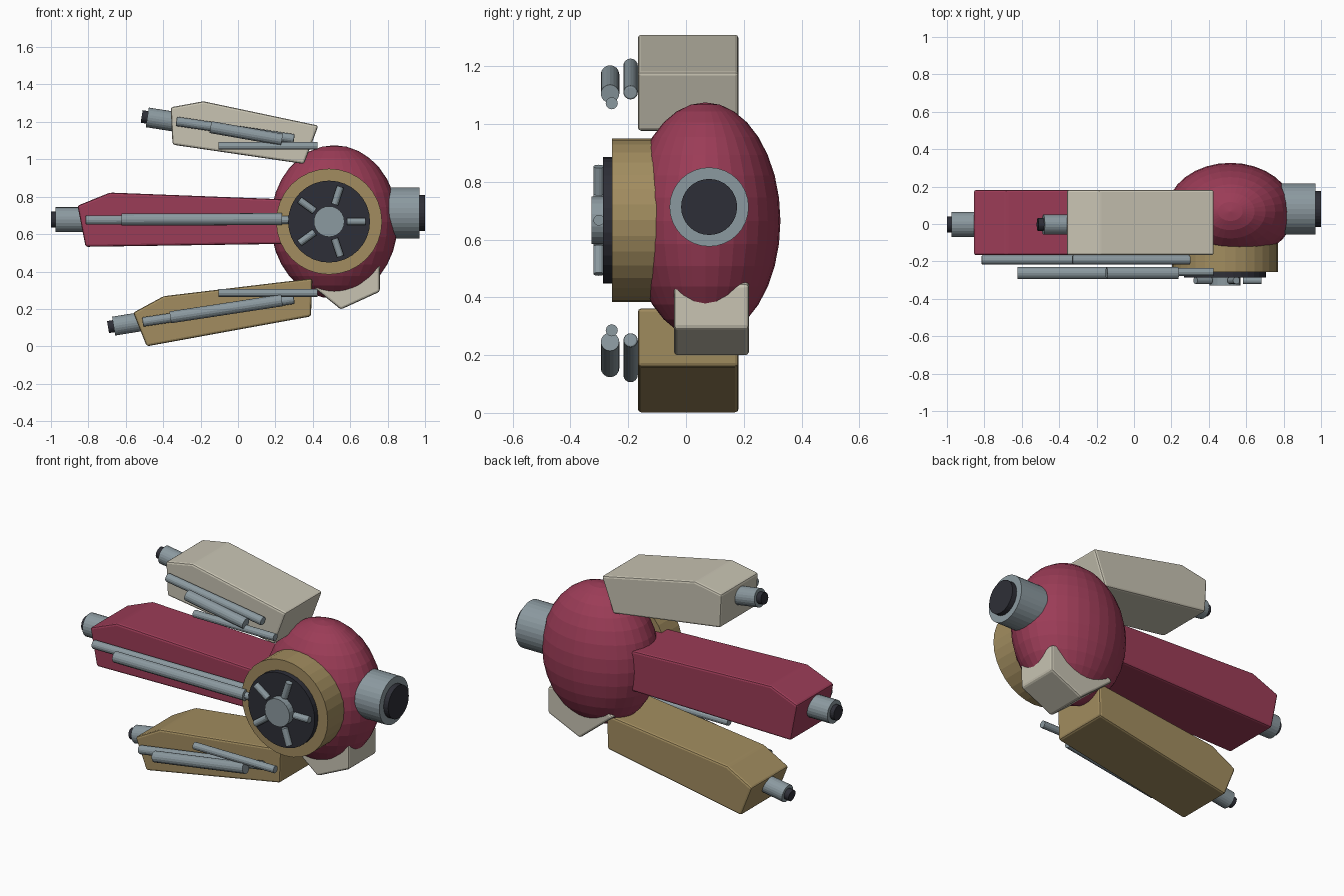
import bpy, bmesh, math
from mathutils import Vector

if "Cube" in bpy.data.objects:
    bpy.data.objects.remove(bpy.data.objects["Cube"])


def material(name, rgb):
    m = bpy.data.materials.new(name)
    m.diffuse_color = (*rgb, 1)
    m.use_nodes = True
    m.node_tree.nodes["Principled BSDF"].inputs["Base Color"].default_value = m.diffuse_color
    return m


RED = material("crimson", (0.33, 0.045, 0.095))
CREAM = material("cream", (0.58, 0.55, 0.45))
GOLD = material("dull_gold", (0.36, 0.265, 0.115))
STEEL = material("steel", (0.26, 0.32, 0.35))
DARK = material("charcoal", (0.027, 0.028, 0.038))


def finish(name, bm, mat, bevel=0.0, smooth=None):
    bmesh.ops.recalc_face_normals(bm, faces=bm.faces)
    me = bpy.data.meshes.new(name)
    bm.to_mesh(me)
    bm.free()
    me.materials.append(mat)
    ob = bpy.data.objects.new(name, me)
    bpy.context.collection.objects.link(ob)
    if bevel:
        mod = ob.modifiers.new("soft_edges", 'BEVEL')
        mod.width = bevel
        mod.segments = 2
        mod.limit_method = 'ANGLE'
        mod.angle_limit = math.radians(12)
    return ob


def tube(name, a, b, r, mat, sides=24, bevel=0.0):
    """Cylinder between two points."""
    a, b = Vector(a), Vector(b)
    bm = bmesh.new()
    bmesh.ops.create_cone(bm, cap_ends=True, segments=sides, radius1=r,
                          radius2=r, depth=(b - a).length)
    bmesh.ops.rotate(bm, verts=bm.verts, cent=(0, 0, 0),
                     matrix=Vector((0, 0, 1)).rotation_difference(b - a).to_matrix())
    bmesh.ops.translate(bm, verts=bm.verts, vec=(a + b) / 2)
    ob = finish(name, bm, mat)
    if bevel:
        mod = ob.modifiers.new("soft_rim", 'BEVEL')
        mod.width = bevel
        mod.segments = 2
        mod.limit_method = 'ANGLE'
        mod.angle_limit = math.radians(40)
    return ob


def slab(name, profile, y0, y1, mat, bevel=0.012):
    """XZ outline extruded along y."""
    bm = bmesh.new()
    f = bm.faces.new([bm.verts.new((x, y0, z)) for x, z in profile])
    ext = bmesh.ops.extrude_face_region(bm, geom=[f])
    bmesh.ops.translate(bm, vec=(0, y1 - y0, 0),
                        verts=[v for v in ext["geom"] if isinstance(v, bmesh.types.BMVert)])
    return finish(name, bm, mat, bevel)


# Central faceted pod
bm = bmesh.new()
bmesh.ops.create_uvsphere(bm, u_segments=32, v_segments=16, radius=1)
bmesh.ops.scale(bm, verts=bm.verts, vec=(0.34, 0.26, 0.41))
bmesh.ops.translate(bm, verts=bm.verts, vec=(0.515, 0.067, 0.665))
finish("pod_body", bm, RED)

# Side port on the pod
tube("port_collar", (0.70, 0.08, 0.713), (0.97, 0.08, 0.713), 0.137, STEEL, 32)
tube("port_core", (0.90, 0.08, 0.713), (1.0, 0.08, 0.713), 0.097, DARK, 32)

# Front wheel: rim, disc, hub and spokes
WX, WZ = 0.487, 0.667
tube("wheel_rim", (WX, -0.10, WZ), (WX, -0.256, WZ), 0.283, GOLD, 32)
tube("wheel_disc", (WX, -0.24, WZ), (WX, -0.287, WZ), 0.219, DARK, 32)
tube("wheel_hub", (WX, -0.27, WZ), (WX, -0.328, WZ), 0.082, STEEL, 24)
for i in range(5):
    t = math.radians(72 * i)
    c, s = math.cos(t), math.sin(t)
    tube(f"wheel_spoke_{i + 1}", (WX + 0.096 * c, -0.302, WZ + 0.096 * s),
         (WX + 0.196 * c, -0.302, WZ + 0.196 * s), 0.019, STEEL, 12)

# Arms: outline, nozzle (inner end, outer end, tip, radius), rods
ARMS = {
    "upper": (CREAM, [(-0.36, 1.278), (-0.185, 1.31), (0.43, 1.18), (0.353, 0.975), (-0.35, 1.078)],
              [(-0.30, 1.195), (-0.485, 1.224), (-0.515, 1.229)], 0.053,
              [(-0.33, 1.203), (0.30, 1.109)], [(-0.147, 1.172), (0.235, 1.105)], 1.072),
    "middle": (RED, [(-0.858, 0.752), (-0.684, 0.822), (0.40, 0.78), (0.40, 0.55), (-0.815, 0.532)],
               [(-0.75, 0.677), (-0.975, 0.677), (-1.0, 0.677)], 0.067,
               [(-0.815, 0.675), (0.30, 0.679)], [(-0.622, 0.678), (0.235, 0.68)], 0.676),
    "lower": (GOLD, [(-0.56, 0.18), (-0.398, 0.268), (0.398, 0.363), (0.39, 0.16), (-0.488, 0.0)],
              [(-0.45, 0.143), (-0.665, 0.108), (-0.695, 0.103)], 0.051,
              [(-0.51, 0.13), (0.30, 0.252)], [(-0.362, 0.155), (0.235, 0.246)], 0.286),
}
for name, (mat, outline, nozzle, r, rear, fore, z) in ARMS.items():
    slab(f"{name}_arm", outline, -0.167, 0.182, mat)
    a, b, c = [(x, -0.003, h) for x, h in nozzle]
    tube(f"{name}_nozzle", a, b, r, STEEL)
    tube(f"{name}_nozzle_tip", a, c, r * 0.64, DARK)
    a, b = [(x, -0.192, h) for x, h in rear]
    tube(f"{name}_rear_rod", a, b, 0.025, STEEL, 16, 0.006)
    a, b = [(x, -0.263, h) for x, h in fore]
    tube(f"{name}_fore_rod", a, b, 0.032, STEEL, 16)
    tube(f"{name}_thin_rod", (-0.105, -0.257, z), (0.426, -0.257, z), 0.021, STEEL, 12)

# Wedge foot under the pod
slab("wedge_foot", [(0.33, 0.375), (0.55, 0.197), (0.758, 0.292), (0.758, 0.447), (0.50, 0.50)],
     -0.042, 0.218, CREAM)
